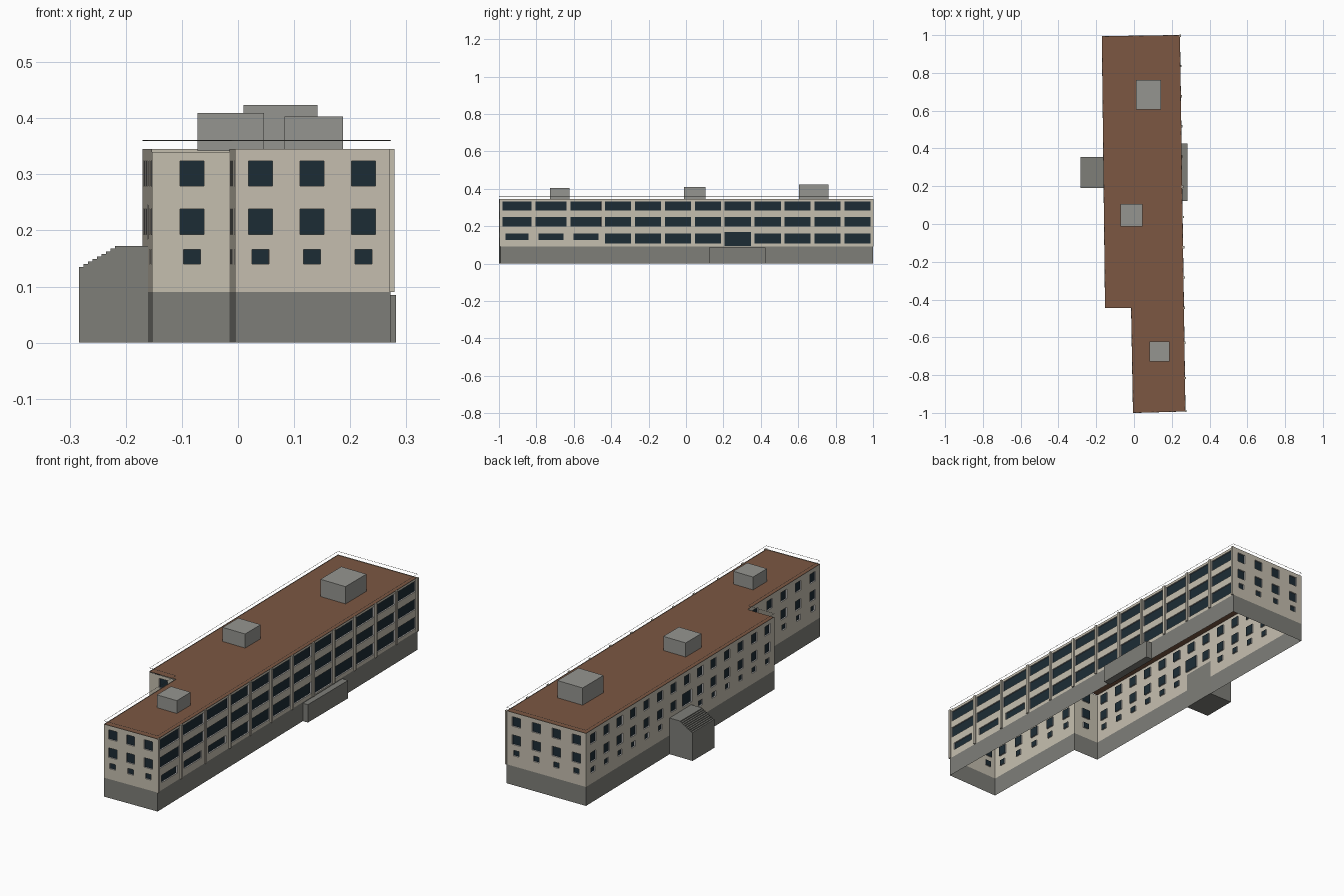
import bpy, bmesh
from mathutils import Vector

if "Cube" in bpy.data.objects:
    bpy.data.objects.remove(bpy.data.objects["Cube"])


def mat(name, c):
    m = bpy.data.materials.new(name)
    m.diffuse_color = (*c, 1)
    m.use_nodes = True
    m.node_tree.nodes["Principled BSDF"].inputs["Base Color"].default_value = m.diffuse_color
    return m


CREAM = mat("cream", (0.56, 0.52, 0.43))
GLASS = mat("glass", (0.012, 0.025, 0.035))
WHITE = mat("white_trim", (0.85, 0.85, 0.83))
BROWN = mat("roof_brown", (0.20, 0.095, 0.055))
GREY = mat("plinth_grey", (0.21, 0.21, 0.19))
LIGHT = mat("unit_grey", (0.30, 0.30, 0.28))


def make(name, bm, *mats):
    me = bpy.data.meshes.new(name)
    bm.to_mesh(me)
    bm.free()
    for m in mats:
        me.materials.append(m)
    ob = bpy.data.objects.new(name, me)
    bpy.context.collection.objects.link(ob)
    return ob


def box(name, x, y, z, m):
    bm = bmesh.new()
    bmesh.ops.create_cube(bm, size=1)
    for v in bm.verts:
        v.co = [(r[0] + r[1]) / 2 + c * (r[1] - r[0]) for r, c in zip((x, y, z), v.co)]
    return make(name, bm, m)


def face(bm, pts, index=0):
    bm.faces.new([bm.verts.new(p) for p in pts]).material_index = index


def wall(name, a, b, rows, top=0.345, base=0.09, inset=0.006):
    """Wall from a to b with window holes, reveals and set-back glass.
    rows: list of strips, each a list of (u0, u1, z0, z1) sharing one band."""
    a, b = Vector((*a, 0)), Vector((*b, 0))
    d = (b - a).normalized()
    n = Vector((d.y, -d.x, 0))
    length = (b - a).length
    bm = bmesh.new()

    def P(u, z, depth=0):
        return a + d * u - n * depth + Vector((0, 0, z))

    def rect(u0, u1, z0, z1, i=0, depth=0):
        if u1 - u0 > 1e-5 and z1 - z0 > 1e-5:
            face(bm, [P(u0, z0, depth), P(u1, z0, depth), P(u1, z1, depth), P(u0, z1, depth)], i)

    z = base
    for row in rows:
        lo, hi = min(w[2] for w in row), max(w[3] for w in row)
        rect(0, length, z, lo)
        u = 0
        for u0, u1, z0, z1 in row:
            rect(u, u0, lo, hi)
            rect(u0, u1, lo, z0)
            rect(u0, u1, z1, hi)
            rect(u0, u1, z0, z1, 1, inset)
            c = [(u0, z0), (u1, z0), (u1, z1), (u0, z1)]
            for p, q in zip(c, c[1:] + c[:1]):
                face(bm, [P(*p), P(*q), P(*q, inset), P(*p, inset)], 2)
            u = u1
        rect(u, length, lo, hi)
        z = hi
    rect(0, length, z, top)
    return make(name, bm, CREAM, GLASS, WHITE)


def small_rows(centres):
    # three storeys of square windows, smallest at the bottom
    return [[(c - w / 2, c + w / 2, z0, z1) for c in centres]
            for w, z0, z1 in ((0.03, 0.14, 0.166), (0.043, 0.193, 0.238), (0.043, 0.279, 0.324))]


# footprint, counter-clockwise from the front left corner
A, B, C = (-0.005, -1.0), (0.272, -0.992), (0.243, 1.0)
D, E, F = (-0.170, 0.994), (-0.153, -0.445), (-0.015, -0.445)
FOOT = [A, B, C, D, E, F]

# end walls and notch wall
wall("front_wall", A, B, small_rows([0.045, 0.137, 0.229]))
wall("back_wall", C, D, small_rows([0.05 + 0.104 * i for i in range(4)]))
wall("notch_wall", E, F, small_rows([0.071]), top=0.34)
wall("narrow_left_wall", F, A, small_rows([0.055 + 0.111 * i for i in range(5)]))

# long left wall, with a taller doorway opening above the porch
rows = small_rows([0.055 + 0.1025 * i for i in range(14)])
rows[1] = [(u0 - 0.015, u1 + 0.015, 0.185, 0.245) if i == 7 else (u0, u1, z0, z1)
           for i, (u0, u1, z0, z1) in enumerate(rows[1])]
rows[0].pop(7)
rows[0].pop(6)
wall("left_wall", D, E, rows)

# long right wall: three wide bays then nine regular bays
edges = [-0.99, -0.815, -0.628] + [-0.443 + 0.16 * i for i in range(10)]
bays = [(p + 0.992 + 0.01, q + 0.992 - 0.01) for p, q in zip(edges, edges[1:])]
low = []
for i, (p, q) in enumerate(bays):
    if i < 3:
        low.append((p + 0.016, q - 0.016, 0.125, 0.16))
    else:
        low.append((p, q, 0.095 if i == 7 else 0.107, 0.168 if i == 7 else 0.162))
wall("right_wall", B, C, [low] + [[(p, q, z, z + 0.05) for p, q in bays] for z in (0.198, 0.283)])

# pilasters between the right-hand bays
for i, y in enumerate(edges):
    x = B[0] + (C[0] - B[0]) * (y - B[1]) / (C[1] - B[1])
    box(f"pilaster_{i}", (x - 0.002, x + 0.007), (y - 0.006, y + 0.006), (0.09, 0.345), CREAM)

# plinth ring, open underneath
bm = bmesh.new()
for p, q in zip(FOOT, FOOT[1:] + FOOT[:1]):
    face(bm, [(*p, 0), (*q, 0), (*q, 0.09), (*p, 0.09)])
make("plinth", bm, GREY)

# flat roof
bm = bmesh.new()
face(bm, [(*p, 0.342) for p in FOOT])
make("roof", bm, BROWN)

# thin guard rail floating above the roof edge
cu = bpy.data.curves.new("roof_rail", "CURVE")
cu.dimensions = "3D"
cu.bevel_depth = 0.0008
cu.bevel_resolution = 0
sp = cu.splines.new("POLY")
sp.points.add(len(FOOT) - 1)
for pt, p in zip(sp.points, FOOT):
    pt.co = (*p, 0.36, 1)
sp.use_cyclic_u = True
cu.materials.append(GREY)
bpy.context.collection.objects.link(bpy.data.objects.new("roof_rail", cu))

# roof units
box("roof_unit_back", (0.01, 0.142), (0.605, 0.762), (0.342, 0.424), LIGHT)
box("roof_unit_middle", (-0.072, 0.046), (-0.012, 0.105), (0.342, 0.409), LIGHT)
box("roof_unit_front", (0.083, 0.187), (-0.727, -0.622), (0.342, 0.403), LIGHT)

# right-hand entrance platform
box("entrance_platform", (0.245, 0.282), (0.122, 0.425), (0, 0.085), GREY)

# left porch: stepped profile extruded along y
prof = [(-0.16, 0), (-0.16, 0.172), (-0.219, 0.172)]
for i in range(8):
    x, z = -0.219 - 0.008 * i, 0.172 - 0.0046 * (i + 1)
    prof += [(x, z), (x - 0.008, z)]
prof.append((-0.283, 0))
bm = bmesh.new()
f = bm.faces.new([bm.verts.new((x, 0.19, z)) for x, z in prof])
ext = bmesh.ops.extrude_face_region(bm, geom=[f])["geom"]
bmesh.ops.translate(bm, vec=(0, 0.165, 0), verts=[v for v in ext if isinstance(v, bmesh.types.BMVert)])
bmesh.ops.recalc_face_normals(bm, faces=bm.faces)
make("porch", bm, GREY)
